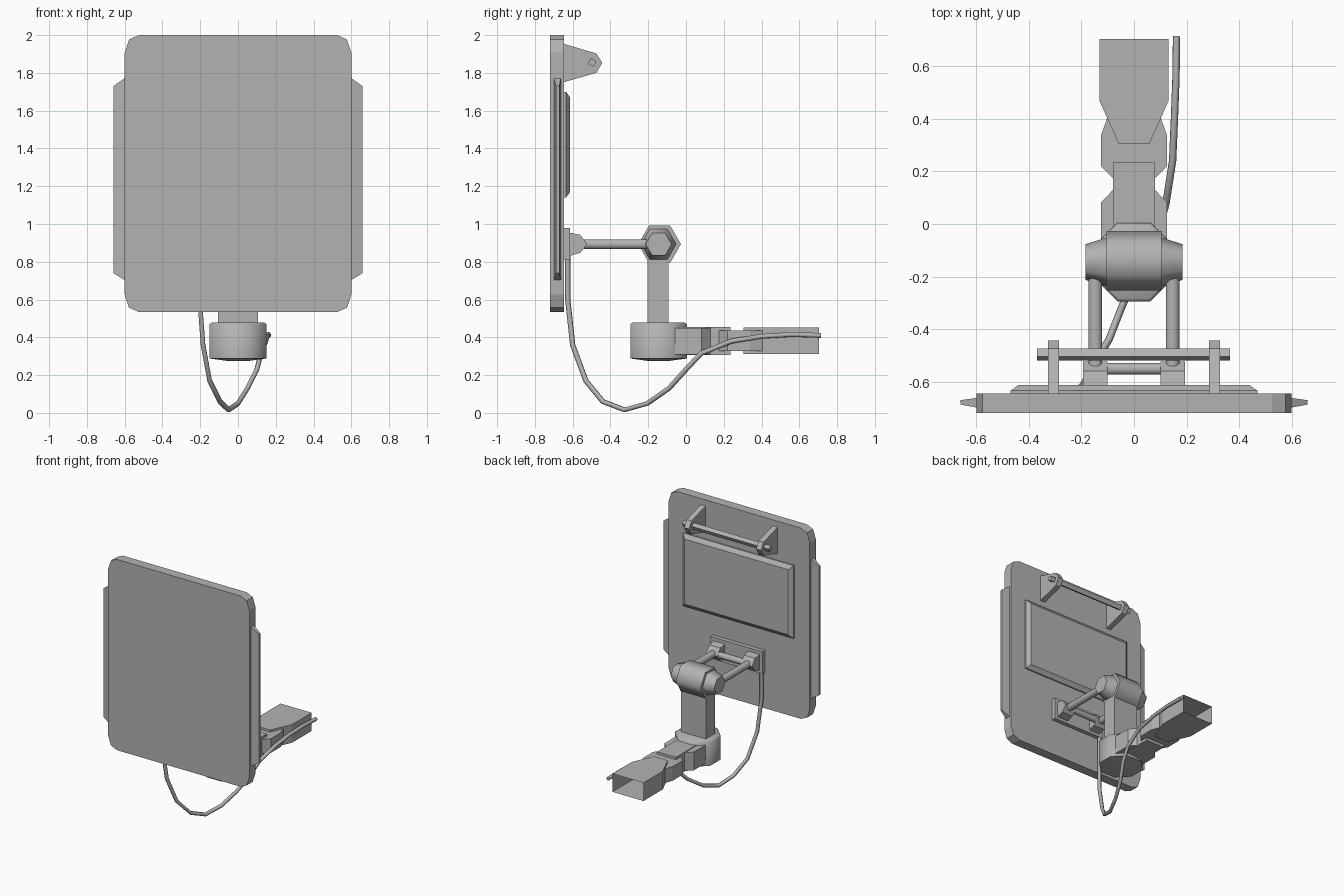
import bpy, bmesh, math
from mathutils import Vector

cube = bpy.data.objects.get("Cube")
if cube:
    bpy.data.objects.remove(cube, do_unlink=True)

grey = bpy.data.materials.new("plain_grey")
grey.use_nodes = True
grey.diffuse_color = (0.45, 0.45, 0.45, 1)
grey.node_tree.nodes["Principled BSDF"].inputs["Base Color"].default_value = (0.45, 0.45, 0.45, 1)


def loft(name, rings, smooth=False, open_end=False):
    """Skin a list of matching rings of points and cap the ends."""
    bm = bmesh.new()
    loops = [[bm.verts.new(p) for p in ring] for ring in rings]
    n = len(loops[0])
    for a, b in zip(loops, loops[1:]):
        for i in range(n):
            j = (i + 1) % n
            bm.faces.new((a[i], a[j], b[j], b[i]))
    bm.faces.new(loops[0][::-1])
    if not open_end:
        bm.faces.new(loops[-1])
    bmesh.ops.recalc_face_normals(bm, faces=bm.faces)
    mesh = bpy.data.meshes.new(name)
    bm.to_mesh(mesh)
    bm.free()
    mesh.materials.append(grey)
    ob = bpy.data.objects.new(name, mesh)
    bpy.context.collection.objects.link(ob)
    if smooth:
        bpy.ops.object.select_all(action='DESELECT')
        ob.select_set(True)
        bpy.context.view_layer.objects.active = ob
        bpy.ops.object.shade_smooth_by_angle(angle=math.radians(62))
    return ob


def put(axis, t, a, b):
    """Place a 2D point (a, b) on the plane at t along the axis."""
    return {'x': (t, a, b), 'y': (a, t, b), 'z': (a, b, t)}[axis]


def prism(name, axis, outline, lo, hi):
    return loft(name, [[put(axis, t, a, b) for a, b in outline] for t in (lo, hi)])


def box(name, x, y, z):
    return prism(name, 'z', [(x[0], y[0]), (x[1], y[0]), (x[1], y[1]), (x[0], y[1])], *z)


def turned(name, axis, centre, steps, sides, phase=0.0):
    """Round part along an axis; steps are (position, radius)."""
    rings = []
    for t, r in steps:
        angles = [2 * math.pi * (i + phase) / sides for i in range(sides)]
        rings.append([put(axis, t, centre[0] + r * math.cos(a), centre[1] + r * math.sin(a))
                      for a in angles])
    return loft(name, rings, smooth=True)


def rect(axis, t, a0, a1, b0, b1):
    return [put(axis, t, a, b) for a, b in ((a0, b0), (a1, b0), (a1, b1), (a0, b1))]


# Main panel with clipped corners
corner = [(0.6, 0.64), (0.577, 0.71), (0.525, 0.733)]
outline = []
for sx, sz in ((1, 1), (-1, 1), (-1, -1), (1, -1)):
    pts = corner if sx * sz > 0 else corner[::-1]
    outline += [(sx * x, 1.267 + sz * z) for x, z in pts]
prism("panel", 'y', outline, -0.72, -0.645)

# Raised back cover and mounting plate
loft("back_cover", [rect('y', -0.65, -0.47, 0.47, 1.14, 1.70),
                    rect('y', -0.635, -0.47, 0.47, 1.14, 1.70),
                    rect('y', -0.613, -0.44, 0.44, 1.17, 1.67)])
box("mount_plate", (-0.22, 0.22), (-0.65, -0.613), (0.81, 0.98))

# Paired parts
bracket = [(-0.65, 1.955), (-0.475, 1.903), (-0.443, 1.853), (-0.475, 1.80), (-0.65, 1.75)]
lug = [(-0.62, 0.955), (-0.56, 0.943), (-0.523, 0.893), (-0.56, 0.847), (-0.62, 0.83)]
for side, s in (("left", 1), ("right", -1)):
    loft(side + "_flange", [rect('x', s * 0.595, -0.70, -0.662, 0.70, 1.775),
                            rect('x', s * 0.66, -0.688, -0.671, 0.74, 1.73)])
    prism(side + "_handle_bracket", 'x', bracket, s * 0.285, s * 0.327)
    prism(side + "_hinge_lug", 'x', lug, s * 0.1, s * 0.195)
    turned(side + "_link_arm", 'y', (s * 0.147, 0.893), [(-0.54, 0.028), (-0.14, 0.028)], 8, 0.5)
    turned(side + "_head_cap", 'x', (-0.145, 0.893), [(s * 0.1, 0.095), (s * 0.185, 0.068)], 6)

# Handle rod and hinge pin
turned("handle_rod", 'x', (-0.497, 1.855), [(-0.37, 0.024), (0.365, 0.024)], 4, 0.2)
turned("hinge_pin", 'x', (-0.552, 0.893), [(-0.11, 0.024), (0.11, 0.024)], 8, 0.5)

# Head, post and swivel base
turned("pivot_head", 'x', (-0.14, 0.893), [(-0.105, 0.113), (0.105, 0.113)], 6)
box("post", (-0.105, 0.105), (-0.203, -0.092), (0.46, 0.86))
turned("swivel_base", 'z', (0, -0.145),
       [(0.275, 0.06), (0.288, 0.162), (0.47, 0.162), (0.478, 0.15)], 8, 0.5)


# Clamp arm, mirrored from half-width profiles of (half width, y)
def mirrored(half):
    return half + [(-x, y) for x, y in reversed(half)]


prism("arm_root", 'z', mirrored([(0.125, -0.06), (0.125, 0.083), (0.08, 0.13)]), 0.31, 0.45)
prism("arm_middle", 'z', mirrored([(0.08, 0.10), (0.08, 0.175), (0.125, 0.22), (0.125, 0.34),
                                   (0.10, 0.41), (0.06, 0.45)]), 0.328, 0.437)
box("arm_top_plate", (-0.08, 0.08), (-0.03, 0.235), (0.43, 0.456))
box("arm_bottom_plate", (-0.08, 0.08), (-0.03, 0.235), (0.307, 0.335))

# Open ended socket
loft("arm_socket", [rect('y', y, -w, w, 0.313, 0.453)
                    for y, w in ((0.305, 0.058), (0.47, 0.132), (0.705, 0.132))], open_end=True)

# Hanging cable
path = [(-0.205, -0.626, 0.85), (-0.203, -0.626, 0.6), (-0.185, -0.6, 0.36),
        (-0.15, -0.53, 0.17), (-0.095, -0.44, 0.06), (-0.05, -0.325, 0.016),
        (0.0, -0.205, 0.05), (0.05, -0.09, 0.13), (0.1, 0.0, 0.23), (0.122, 0.08, 0.315),
        (0.147, 0.24, 0.38), (0.154, 0.40, 0.405), (0.16, 0.56, 0.415), (0.162, 0.715, 0.41)]
curve = bpy.data.curves.new("cable", 'CURVE')
curve.dimensions = '3D'
curve.bevel_depth = 0.014
curve.bevel_resolution = 1
curve.use_fill_caps = True
spline = curve.splines.new('POLY')
spline.points.add(len(path) - 1)
for point, co in zip(spline.points, path):
    point.co = (*co, 1)
curve.materials.append(grey)
bpy.context.collection.objects.link(bpy.data.objects.new("cable", curve))
